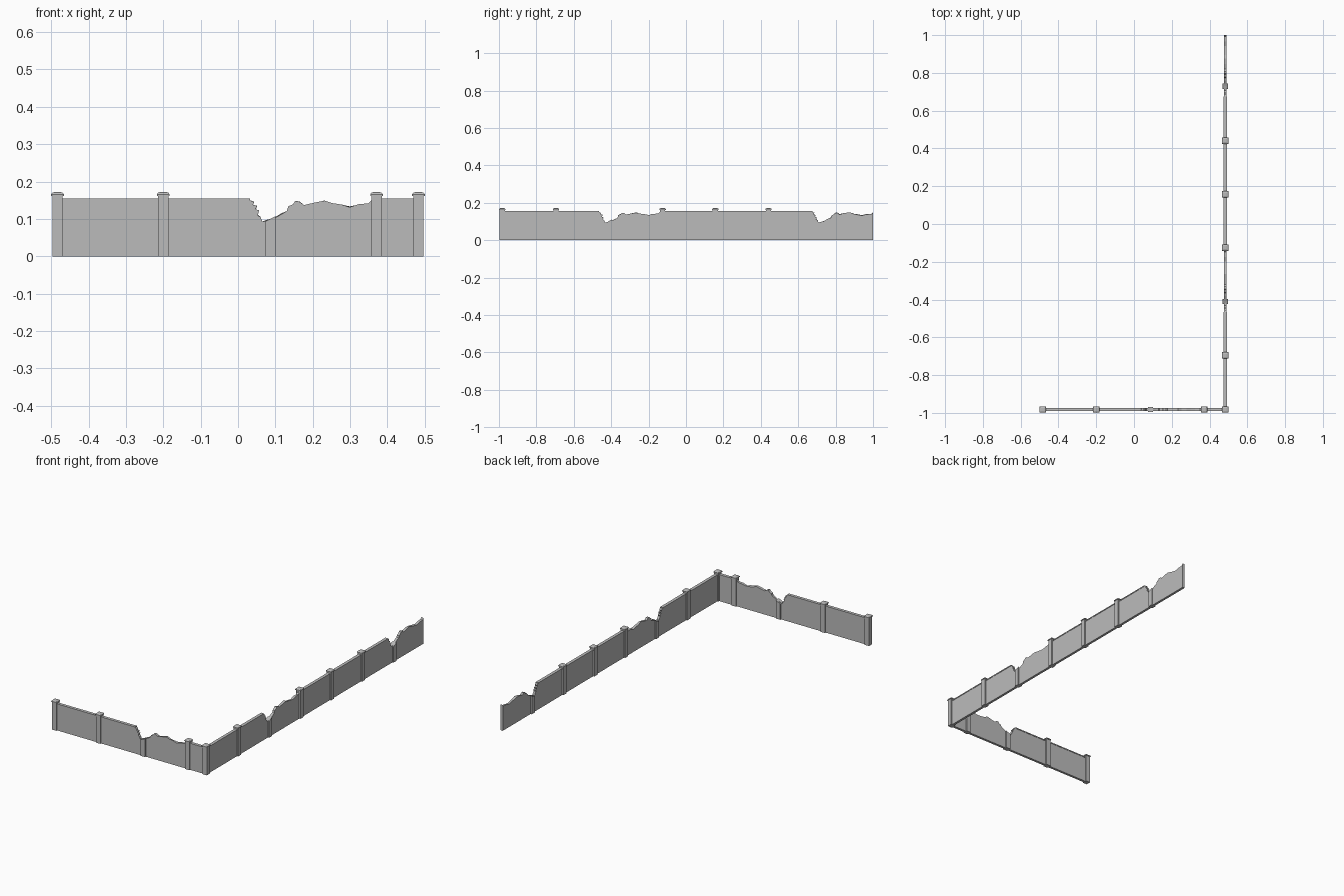
import bpy
import bmesh
import random
from math import pi
from mathutils import Matrix

random.seed(4)
if "Cube" in bpy.data.objects:
    bpy.data.objects.remove(bpy.data.objects["Cube"])

stone = bpy.data.materials.new("grey stone")
stone.use_nodes = True
GREY = (0.5, 0.5, 0.5, 1)
stone.diffuse_color = GREY
stone.node_tree.nodes["Principled BSDF"].inputs["Base Color"].default_value = GREY

WALL_H, WALL_T, POST_W, CAP_W = 0.15, 0.014, 0.028, 0.034
LINE_X, LINE_Y = 0.483, -0.982   # centre lines of the two walls

# Broken skyline: (distance from the broken post, height)
BREAK = [(-0.055, 0.15), (-0.044, 0.146), (-0.047, 0.138), (-0.036, 0.134),
         (-0.040, 0.125), (-0.031, 0.121), (-0.034, 0.110), (-0.027, 0.106),
         (-0.022, 0.094), (-0.01, 0.096), (0.008, 0.102), (0.03, 0.114),
         (0.044, 0.120), (0.047, 0.132), (0.06, 0.138), (0.066, 0.147),
         (0.078, 0.147), (0.09, 0.138), (0.117, 0.143), (0.145, 0.148),
         (0.165, 0.141), (0.19, 0.137), (0.212, 0.133), (0.235, 0.139),
         (0.262, 0.141), (0.27, 0.15)]


def finish(name, bm, matrix):
    bmesh.ops.recalc_face_normals(bm, faces=bm.faces)
    mesh = bpy.data.meshes.new(name)
    bm.to_mesh(mesh)
    bm.free()
    mesh.materials.append(stone)
    obj = bpy.data.objects.new(name, mesh)
    obj.matrix_world = matrix
    bpy.context.collection.objects.link(obj)


def box(bm, size, centre):
    bmesh.ops.create_cube(bm, size=1, matrix=Matrix.Translation(centre)
                          @ Matrix.Diagonal((*size, 1)))


def panel(name, start, end, matrix, skyline=None):
    """Wall slab along local x, with a coping, or a ragged broken top."""
    bm = bmesh.new()
    length, middle = end - start, (start + end) / 2
    if skyline is None:
        box(bm, (length, WALL_T, WALL_H), (middle, 0, WALL_H / 2))
        box(bm, (length, WALL_T + 0.004, 0.006), (middle, 0, WALL_H + 0.002))
    else:
        outline = [(start, 0)] + skyline + [(end, 0)]
        rings = []
        for side in (-1, 1):
            rings.append([bm.verts.new((u, side * WALL_T / 2,
                          z + (random.uniform(-0.002, 0.002) if 0 < z < 0.15 else 0)))
                          for u, z in outline])
            bm.faces.new(rings[-1])
        for i in range(len(outline)):
            j = (i + 1) % len(outline)
            bm.faces.new((rings[0][i], rings[0][j], rings[1][j], rings[1][i]))
    finish(name, bm, matrix)


def post(name, u, matrix):
    """Square post with a stepped, gently domed cap."""
    bm = bmesh.new()
    box(bm, (POST_W, POST_W, 0.164), (u, 0, 0.082))
    levels = [(CAP_W, 0.162), (CAP_W, 0.166), (0.028, 0.17), (0.016, 0.172)]
    rings = []
    for width, z in levels:
        h = width / 2
        rings.append([bm.verts.new((u + a * h, b * h, z))
                      for a, b in ((-1, -1), (1, -1), (1, 1), (-1, 1))])
    for low, high in zip(rings, rings[1:]):
        for i in range(4):
            j = (i + 1) % 4
            bm.faces.new((low[i], low[j], high[j], high[i]))
    bm.faces.new(rings[0])
    bm.faces.new(rings[-1])
    finish(name, bm, matrix)


def broken_post(name, u, matrix):
    """Stump of a post with an uneven top."""
    bm = bmesh.new()
    box(bm, (POST_W, POST_W, 0.1), (u, 0, 0.05))
    for v in bm.verts:
        if v.co.z > 0.05:
            v.co.z += 0.008 * (1 if v.co.x > u else -0.6) + random.uniform(-0.003, 0.003)
    finish(name, bm, matrix)


def run(label, matrix, posts, stumps, start, end):
    """Whole wall: posts, stumps, and intact and broken panels in turn."""
    for i, u in enumerate(posts):
        post(f"{label}_post_{i + 1}", u, matrix)
    cursor = start
    for i, u in enumerate(stumps):
        broken_post(f"{label}_broken_post_{i + 1}", u, matrix)
        first = u + BREAK[0][0]
        last = min(u + BREAK[-1][0], end)
        panel(f"{label}_intact_panel_{i + 1}", cursor, first, matrix)
        panel(f"{label}_broken_panel_{i + 1}", first, last, matrix,
              [(min(u + d, last), z) for d, z in BREAK])
        cursor = last
    if end - cursor > 0.02:
        panel(f"{label}_end_panel", cursor, end, matrix)


# Front wall along x, then the long side wall along y from the shared corner
front = Matrix.Translation((0, LINE_Y, 0))
side = Matrix.Translation((LINE_X, 0, 0)) @ Matrix.Rotation(pi / 2, 4, "Z")
run("front", front, [-0.483, -0.2, 0.371, LINE_X], [0.087], -0.483, LINE_X)
run("side", side, [-0.695, -0.125, 0.157, 0.441], [-0.41, 0.73], LINE_Y, 1.0)
